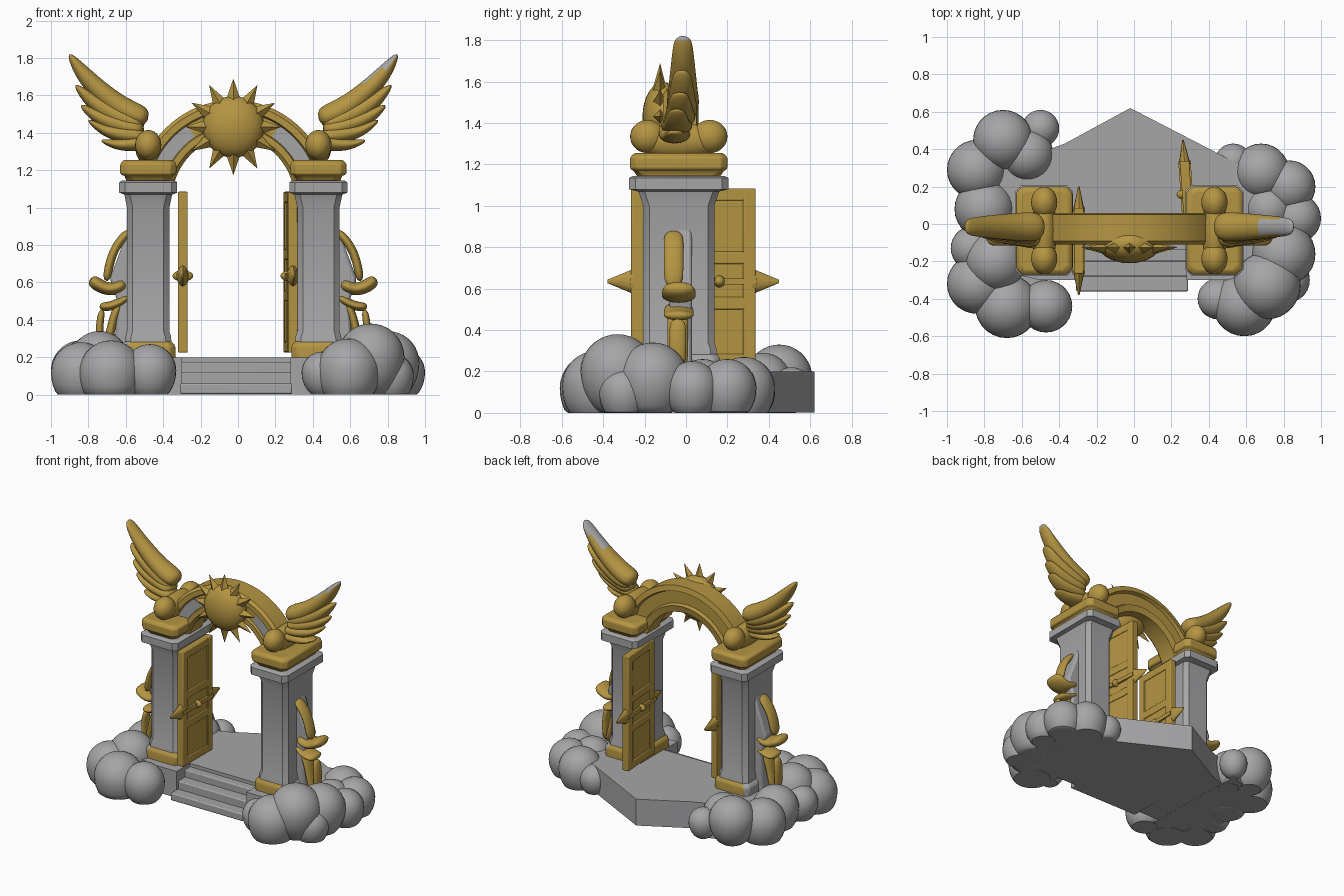
import bpy, bmesh, math
from mathutils import Matrix, Vector

cube = bpy.data.objects.get("Cube")
if cube:
    bpy.data.objects.remove(cube, do_unlink=True)

MID = -0.025      # mirror line of the gate
DEPTH = -0.035    # y centre of the columns


def material(name, colour):
    mat = bpy.data.materials.new(name)
    mat.use_nodes = True
    mat.diffuse_color = colour
    mat.node_tree.nodes["Principled BSDF"].inputs["Base Color"].default_value = colour
    return mat


gold = material("gold", (0.46, 0.3, 0.055, 1))
stone = material("grey stone", (0.38, 0.38, 0.39, 1))


def finish(name, bm, *mats, bevel=0, subsurf=0):
    bmesh.ops.recalc_face_normals(bm, faces=bm.faces)
    mesh = bpy.data.meshes.new(name)
    bm.to_mesh(mesh)
    bm.free()
    for mat in mats:
        mesh.materials.append(mat)
    mesh.shade_smooth()
    if not subsurf:
        mesh.set_sharp_from_angle(angle=math.radians(35))
    obj = bpy.data.objects.new(name, mesh)
    bpy.context.collection.objects.link(obj)
    if bevel:
        mod = obj.modifiers.new("soft edges", 'BEVEL')
        mod.width, mod.segments = bevel, 2
    if subsurf:
        obj.modifiers.new("smooth", 'SUBSURF').levels = subsurf
    return obj


def box(bm, x, y, z):
    """Add a box from three (low, high) ranges."""
    size = [hi - lo for lo, hi in (x, y, z)]
    centre = [(hi + lo) / 2 for lo, hi in (x, y, z)]
    bmesh.ops.create_cube(bm, matrix=Matrix.LocRotScale(centre, None, size))


def ball(bm, centre, size):
    ret = bmesh.ops.create_uvsphere(bm, u_segments=28, v_segments=18, radius=1,
                                    matrix=Matrix.LocRotScale(centre, None, size))
    return ret["verts"]


def loft(bm, rings):
    """Skin a list of equal-length point rings and cap the ends."""
    rows = [[bm.verts.new(p) for p in ring] for ring in rings]
    n = len(rows[0])
    strips = []
    for a, b in zip(rows, rows[1:]):
        strips.append([bm.faces.new((a[i], a[(i + 1) % n], b[(i + 1) % n], b[i]))
                       for i in range(n)])
    bm.faces.new(rows[0])
    bm.faces.new(rows[-1])
    return strips


def tube(bm, side, path, radii, root, tip, y):
    """Tube along a path of (distance from mid, z); its y half-width runs root to tip."""
    pts = [Vector((MID + side * u, y, z)) for u, z in path]
    rings = []
    for i, p in enumerate(pts):
        along = (pts[min(i + 1, len(pts) - 1)] - pts[max(i - 1, 0)]).normalized()
        normal = along.cross(Vector((0, 1, 0)))
        wide = root + (tip - root) * i / (len(pts) - 1)
        ring = []
        for k in range(8):
            t = k * math.tau / 8
            ring.append(p + normal * radii[i] * math.cos(t)
                        + Vector((0, wide * math.sin(t), 0)))
        rings.append(ring)
    loft(bm, rings)


def column_part(bm, side, profile):
    """Stack of chamfered rectangles: (z, half width, half depth)."""
    x, c = MID + side * 0.455, 0.03
    rings = []
    for z, w, d in profile:
        corners = [(w, d - c), (w - c, d), (c - w, d), (-w, d - c),
                   (-w, c - d), (c - w, -d), (w - c, -d), (w, c - d)]
        rings.append([(x + a, DEPTH + b, z) for a, b in corners])
    loft(bm, rings)


# Floor slab with a pointed back and a notch for the steps
OUTLINE = [(-0.02, 0.62), (-0.37, 0.43), (-0.72, 0.3), (-0.72, -0.25), (-0.5, -0.3),
           (-0.3, -0.3), (-0.3, -0.14), (0.28, -0.14), (0.28, -0.3), (0.5, -0.3),
           (0.72, -0.22), (0.74, 0.2), (0.56, 0.32)]
bm = bmesh.new()
loft(bm, [[(x, y, z) for x, y in OUTLINE] for z in (0.002, 0.2)])
finish("floor_slab", bm, stone)

# Front steps
bm = bmesh.new()
for front, top in ((-0.36, 0.06), (-0.28, 0.12), (-0.2, 0.175)):
    box(bm, (-0.31, 0.29), (front, -0.1), (0.004, top))
finish("front_steps", bm, stone, bevel=0.008)

# Clouds: x, y, z, radius, flattened on the ground over a thin filler plate
CLOUDS = {
    "right_clouds": [(-0.7, 0.45, 0.17, 0.16), (-0.5, 0.51, 0.12, 0.1),
                     (-0.84, 0.29, 0.13, 0.16), (-0.57, 0.37, 0.15, 0.14),
                     (-0.8, 0.08, 0.14, 0.16), (-0.86, -0.13, 0.12, 0.12),
                     (-0.84, -0.32, 0.12, 0.16), (-0.68, -0.44, 0.12, 0.17),
                     (-0.47, -0.44, 0.13, 0.14), (-0.74, -0.2, 0.18, 0.16)],
    "left_clouds": [(0.68, 0.28, 0.12, 0.15), (0.83, 0.2, 0.12, 0.14),
                    (0.87, 0.03, 0.12, 0.13), (0.8, -0.16, 0.17, 0.17),
                    (0.71, -0.33, 0.2, 0.18), (0.59, -0.43, 0.13, 0.17),
                    (0.45, -0.4, 0.12, 0.11), (0.53, 0.33, 0.1, 0.1),
                    (0.82, -0.3, 0.1, 0.12), (0.72, 0.08, 0.13, 0.13)],
}
for name, puffs in CLOUDS.items():
    bm = bmesh.new()
    corners = [bm.verts.new((x, y, h)) for x, y, z, r in puffs for h in (0.001, 0.06)]
    hull = bmesh.ops.convex_hull(bm, input=corners)
    bmesh.ops.delete(bm, geom=hull["geom_interior"], context='VERTS')
    for x, y, z, r in puffs:
        for v in ball(bm, (x, y, z), (r, r, r)):
            if v.co.z < z:
                v.co.z = max(0, z - 1.25 * (z - v.co.z))
    finish(name, bm, stone)

# Mirrored parts: columns, wings and ribbons
FEATHERS = [
    ([(0.45, 1.465), (0.59, 1.52), (0.73, 1.635), (0.82, 1.735), (0.88, 1.825)],
     (0.075, 0.07, 0.06, 0.045, 0.012), -0.015),
    ([(0.47, 1.43), (0.63, 1.49), (0.76, 1.57), (0.85, 1.66)],
     (0.06, 0.065, 0.05, 0.01), -0.02),
    ([(0.47, 1.41), (0.61, 1.44), (0.73, 1.485), (0.82, 1.55)],
     (0.06, 0.055, 0.045, 0.01), -0.03),
    ([(0.46, 1.38), (0.59, 1.39), (0.69, 1.41), (0.78, 1.47)],
     (0.05, 0.05, 0.035, 0.01), -0.045),
    ([(0.46, 1.35), (0.55, 1.34), (0.63, 1.335), (0.71, 1.36)],
     (0.05, 0.045, 0.03, 0.01), -0.055),
]
RIBBONS = [
    ([(0.55, 0.88), (0.62, 0.81), (0.66, 0.72), (0.68, 0.6)], 0.026, 0.052, -0.06),
    ([(0.57, 0.6), (0.64, 0.56), (0.7, 0.57), (0.77, 0.62)], 0.04, 0.09, -0.035),
    ([(0.55, 0.53), (0.64, 0.47), (0.72, 0.47)], 0.028, 0.08, -0.035),
    ([(0.6, 0.5), (0.64, 0.42), (0.66, 0.32), (0.69, 0.2)], 0.026, 0.055, -0.04),
    ([(0.7, 0.46), (0.72, 0.36), (0.71, 0.2)], 0.022, 0.045, -0.04),
]
for side, label in ((1, "left"), (-1, "right")):
    # Column base (gold front, back and inside), shaft, capital and gold cap
    bm = bmesh.new()
    column_part(bm, side, [(0.19, 0.145, 0.2), (0.26, 0.145, 0.2), (0.285, 0.125, 0.185)])
    bmesh.ops.recalc_face_normals(bm, faces=bm.faces)
    for f in bm.faces:
        f.material_index = int(f.normal.x * side > 0.5)
    finish(label + "_column_base", bm, gold, stone, bevel=0.008)
    bm = bmesh.new()
    column_part(bm, side, [(0.27, 0.125, 0.185), (0.31, 0.122, 0.182), (0.34, 0.113, 0.172),
                           (1.0, 0.113, 0.172), (1.07, 0.128, 0.195), (1.08, 0.155, 0.24),
                           (1.135, 0.155, 0.24), (1.145, 0.14, 0.22)])
    finish(label + "_column_shaft", bm, stone)
    bm = bmesh.new()
    column_part(bm, side, [(1.14, 0.115, 0.2), (1.165, 0.125, 0.215), (1.18, 0.15, 0.235),
                           (1.235, 0.15, 0.235), (1.255, 0.13, 0.215)])
    finish(label + "_column_cap", bm, gold, bevel=0.008)

    # Scroll roll lying across the cap
    bm = bmesh.new()
    x = MID + side * 0.455
    for y in (-0.185, 0.115):
        ball(bm, (x, y, 1.335), (0.07, 0.085, 0.08))
    ball(bm, (x, DEPTH, 1.315), (0.068, 0.2, 0.085))
    finish(label + "_cap_scroll", bm, gold)

    # Wing of layered feathers, the left one with a pale upper tip
    bm = bmesh.new()
    for path, radii, y in FEATHERS:
        tube(bm, side, path, radii, 0.095, 0.045, y)
    bmesh.ops.recalc_face_normals(bm, faces=bm.faces)
    for f in bm.faces:
        centre = f.calc_center_median()
        f.material_index = int(centre.x > 0.7 and centre.z > 1.66 and f.normal.z > 0.4)
    finish(label + "_wing", bm, gold, stone, subsurf=2)

    # Ribbon hanging outside the column, with its stone backing
    bm = bmesh.new()
    for path, radius, wide, y in RIBBONS:
        tube(bm, side, path, [radius] * len(path), wide, wide, y)
    finish(label + "_ribbon", bm, gold, subsurf=2)
    bm = bmesh.new()
    fin = [(0.54, 0.97), (0.6, 0.78), (0.66, 0.62), (0.62, 0.5), (0.64, 0.19), (0.54, 0.19)]
    loft(bm, [[(MID + side * u, y, z) for u, z in fin] for y in (-0.08, 0.03)])
    finish(label + "_ribbon_backing", bm, stone, bevel=0.015)

# Arch: moulded section swept along half an ellipse, stone in the recess near the ends
SECTION = [(0, -0.09), (0.1, -0.11), (0.27, -0.11), (0.3, -0.09), (0.68, -0.09),
           (0.72, -0.11), (0.9, -0.11), (1, -0.09), (1, 0.05), (0.8, 0.06), (0.75, 0.035),
           (0.3, 0.035), (0.25, 0.06), (0, 0.05)]
bm = bmesh.new()
rings = []
for i in range(37):
    t = math.radians(18 + 4 * i)
    rings.append([(MID + (0.33 + 0.195 * f) * math.cos(t), y,
                   1.03 + (0.35 + 0.195 * f) * math.sin(t)) for f, y in SECTION])
for strip in loft(bm, rings):
    outward = abs(strip[3].calc_center_median().x - MID)
    strip[3].material_index = int(outward > 0.23)
finish("arch", bm, gold, stone)

# Sun: domed face over a twelve-pointed star
bm = bmesh.new()
star = []
for i in range(24):
    t, r = i * math.tau / 24, 0.15 if i % 2 else 0.258
    star.append(bm.verts.new((MID + r * math.cos(t), -0.125, 1.432 + r * math.sin(t))))
for y in (-0.2, -0.06):
    hub = bm.verts.new((MID, y, 1.432))
    for i in range(24):
        bm.faces.new((hub, star[i], star[(i + 1) % 24]))
ball(bm, (MID, -0.11, 1.432), (0.165, 0.1, 0.165))
finish("sun", bm, gold)


# Panelled door with a flat arrow-headed bolt running across it
def door(name, x, y, turn):
    bm = bmesh.new()
    box(bm, (-0.018, 0.018), (-0.16, 0.16), (0.24, 1.07))
    for edge in (-0.145, 0.145):
        box(bm, (-0.026, 0.026), (edge - 0.03, edge + 0.03), (0.225, 1.085))
    for z in (0.255, 0.53, 0.75, 1.055):
        box(bm, (-0.025, 0.025), (-0.16, 0.16), (z - 0.03, z + 0.03))
    panel = finish(name, bm, gold, bevel=0.006)
    bm = bmesh.new()
    box(bm, (-0.033, 0.033), (-0.18, 0.18), (0.62, 0.65))
    ball(bm, (0, 0, 0.635), (0.055, 0.03, 0.03))
    flatten = Matrix.Diagonal((0.5, 1, 1, 1))
    for end in (-1, 1):
        spin = Matrix.Rotation(-end * math.pi / 2, 4, 'X')
        place = Matrix.Translation((0, end * 0.225, 0.635))
        bmesh.ops.create_cone(bm, cap_ends=True, segments=12, radius1=0.062, radius2=0.008,
                              depth=0.13, matrix=place @ flatten @ spin)
    bolt = finish(name + "_bolt", bm, gold)
    for obj in (panel, bolt):
        obj.location = (x, y, 0)
        obj.rotation_euler.z = math.radians(turn)


door("right_door", -0.295, -0.09, 0)
door("left_door", 0.282, 0.16, 4)
